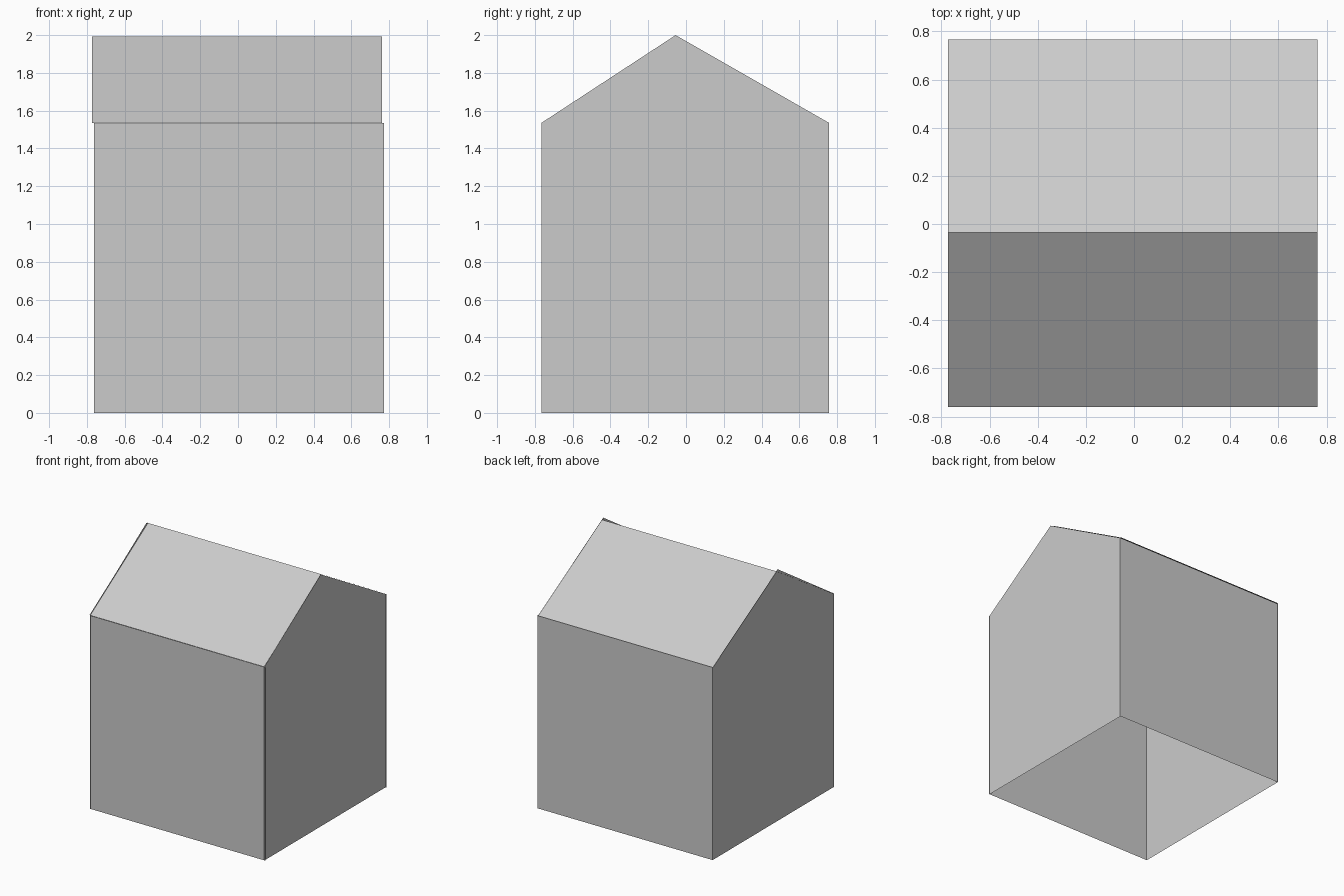
import bpy
from mathutils import Vector

if "Cube" in bpy.data.objects:
    bpy.data.objects.remove(bpy.data.objects["Cube"])

EAVE = 1.535
APEX = (-0.055, 2.0)      # gable peak (y, z)
RIDGE = (-0.035, 1.992)   # roof panel ridge (y, z)


def make(name, verts, faces):
    me = bpy.data.meshes.new(name)
    me.from_pydata([tuple(v) for v in verts], [], faces)
    me.update()
    ob = bpy.data.objects.new(name, me)
    bpy.context.collection.objects.link(ob)
    return ob


def panel(name, origin, across, up, nu=2, nv=2):
    """Sheet of separate thin tiles; the outward side is across x up."""
    o, a, u = Vector(origin), Vector(across), Vector(up)
    verts, faces = [], []
    for i in range(nu):
        for j in range(nv):
            p, q, n = o + a * i / nu + u * j / nv, a / nu, len(verts)
            verts += [p, p + q, p + q + u / nv, p + u / nv]
            faces.append((n, n + 1, n + 2, n + 3))
    return make(name, verts, faces)


# Four tiled walls, open underneath
panel("front_wall", (-0.763, -0.762, 0), (1.536, 0, 0), (0, 0, EAVE))
panel("back_wall", (0.773, 0.757, 0), (-1.536, 0, 0), (0, 0, EAVE))
panel("right_wall", (0.766, -0.766, 0), (0, 1.524, 0), (0, 0, EAVE))
panel("left_wall", (-0.764, 0.758, 0), (0, -1.524, 0), (0, 0, EAVE))

# Triangular gable ends, each split below the peak
for name, x, flip in (("right_gable", 0.766, False), ("left_gable", -0.766, True)):
    verts = [(x, -0.766, EAVE), (x, APEX[0], EAVE), (x, 0.758, EAVE), (x, *APEX)]
    faces = [(0, 1, 3), (1, 2, 3)]
    make(name, verts, [f[::-1] for f in faces] if flip else faces)

# Two roof slopes, two tiles each
panel("front_roof", (-0.773, -0.76, EAVE), (1.535, 0, 0),
      (0, RIDGE[0] + 0.76, RIDGE[1] - EAVE), 2, 1)
panel("back_roof", (0.762, 0.766, EAVE), (-1.535, 0, 0),
      (0, RIDGE[0] - 0.766, RIDGE[1] - EAVE), 2, 1)
